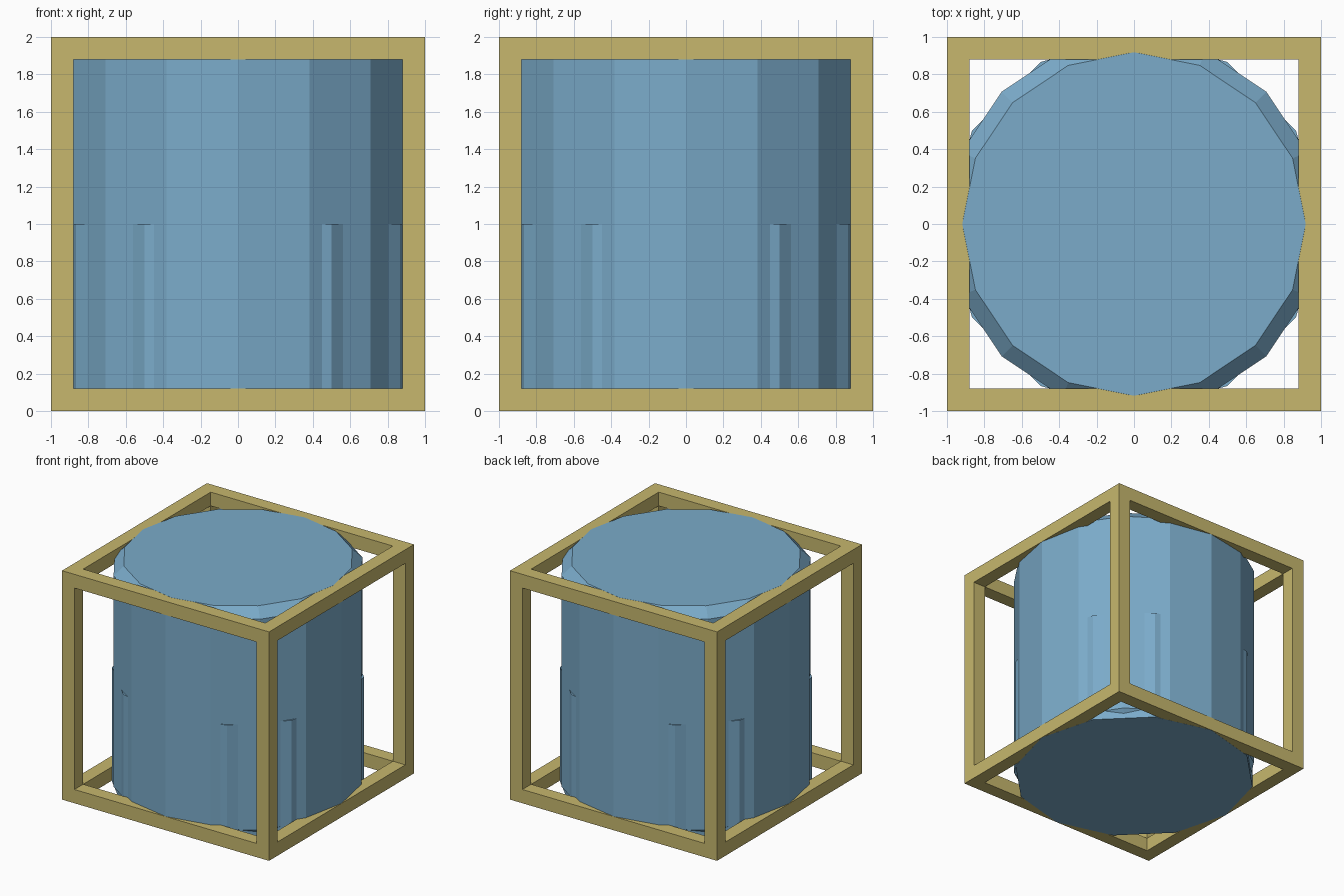
import bpy, bmesh, math
from itertools import product
from mathutils import Vector

if "Cube" in bpy.data.objects:
    bpy.data.objects.remove(bpy.data.objects["Cube"])


def material(name, color):
    m = bpy.data.materials.new(name)
    m.diffuse_color = (*color, 1)
    m.use_nodes = True
    m.node_tree.nodes["Principled BSDF"].inputs["Base Color"].default_value = m.diffuse_color
    return m


def add_object(name, bm, mat):
    bmesh.ops.recalc_face_normals(bm, faces=bm.faces[:])
    me = bpy.data.meshes.new(name)
    bm.to_mesh(me)
    bm.free()
    me.materials.append(mat)
    ob = bpy.data.objects.new(name, me)
    bpy.context.collection.objects.link(ob)
    return ob


def prism(name, sides, rings, mat):
    """Closed prism through (radius, height) rings, first corner on the x axis."""
    bm = bmesh.new()
    loops = [[bm.verts.new((r * math.cos(math.tau * i / sides),
                            r * math.sin(math.tau * i / sides), z))
              for i in range(sides)] for r, z in rings]
    for a, b in zip(loops, loops[1:]):
        for i in range(sides):
            j = (i + 1) % sides
            bm.faces.new((a[i], a[j], b[j], b[i]))
    bm.faces.new(loops[0][::-1])
    bm.faces.new(loops[-1])
    return add_object(name, bm, mat)


def cube_frame(name, width, mat):
    """Skin of a 3x3x3 cell grid where only the cells along the cube edges are solid."""
    cuts = [-1, -1 + width, 1 - width, 1]

    def solid(c):
        return all(0 <= k <= 2 for k in c) and sum(k != 1 for k in c) >= 2

    bm = bmesh.new()
    for cell in product(range(3), repeat=3):
        if not solid(cell):
            continue
        for axis, side in product(range(3), (0, 1)):
            near = list(cell)
            near[axis] += 2 * side - 1
            if solid(near):
                continue
            u, v = (axis + 1) % 3, (axis + 2) % 3
            quad = []
            for du, dv in ((0, 0), (1, 0), (1, 1), (0, 1)):
                p = list(cell)
                p[axis] += side
                p[u] += du
                p[v] += dv
                co = Vector([cuts[k] for k in p])
                co.z = 1 + co.z * 0.9995  # caps of the body sit just proud
                quad.append(bm.verts.new(co))
            bm.faces.new(quad)
    bmesh.ops.remove_doubles(bm, verts=bm.verts[:], dist=1e-4)
    return add_object(name, bm, mat)


blue = material("soft_blue", (0.196, 0.406, 0.587))
sand = material("sand_yellow", (0.571, 0.477, 0.155))

# Open cube frame
cube_frame("outer_frame", 0.12, sand)

# Tall sixteen-sided body with chamfered rims
prism("body", 16, [(0.918, 0), (1, 0.08), (1, 1.92), (0.918, 2)], blue)

# Twelve-sided lower sleeve whose corners poke through the body
prism("lower_sleeve", 12, [(1, 0), (1, 1)], blue)
